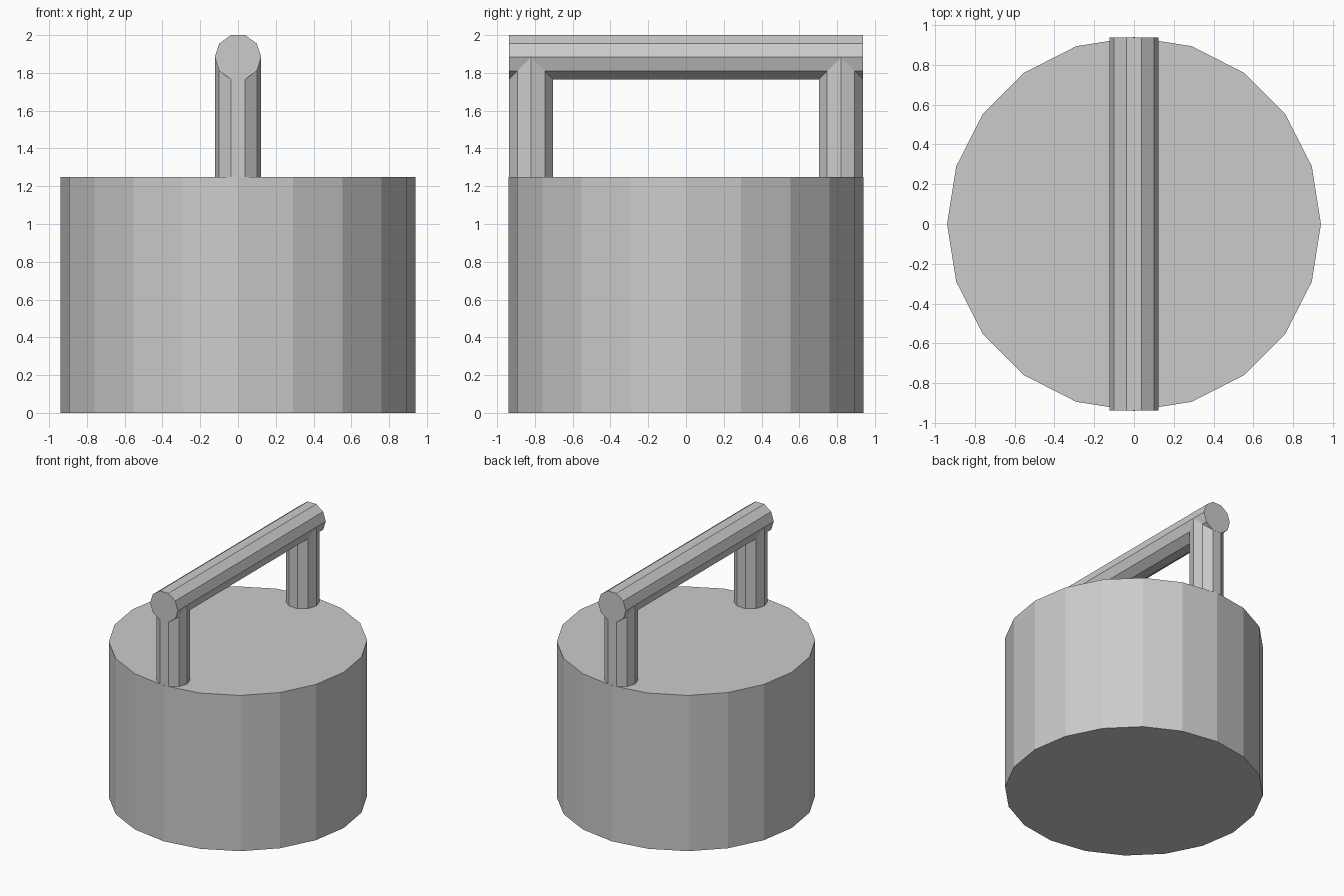
import bpy
from math import pi, sin, radians

if "Cube" in bpy.data.objects:
    bpy.data.objects.remove(bpy.data.objects["Cube"])

R_BODY, H_BODY = 0.94, 1.25
R_ROD = 0.123
APOTHEM = R_ROD * sin(radians(72))
Z_BAR = 2.0 - APOTHEM
Y_POST = R_BODY - 0.003 - APOTHEM


def prism(name, sides, radius, length, location, rotation=(0, 0, 0)):
    bpy.ops.mesh.primitive_cylinder_add(vertices=sides, radius=radius, depth=length,
                                        location=location, rotation=rotation)
    ob = bpy.context.object
    ob.name = name
    return ob


# Heavy 20-sided body
prism("body", 20, R_BODY, H_BODY, (0, 0, H_BODY / 2))

# Ten-sided horizontal grip, flat side up, running front to back:
# spin about its own axis so corners point along x, then tip onto y
prism("handle_bar", 10, R_ROD, 2 * (R_BODY - 0.002), (0, 0, Z_BAR),
      (pi / 2, pi / 2, 0))

# Two ten-sided posts, flat side facing front and back, ending inside the bar
for name, side in (("front_post", -1), ("back_post", 1)):
    prism(name, 10, R_ROD, Z_BAR - H_BODY, (0, side * Y_POST, (Z_BAR + H_BODY) / 2),
          (0, 0, pi / 2))
